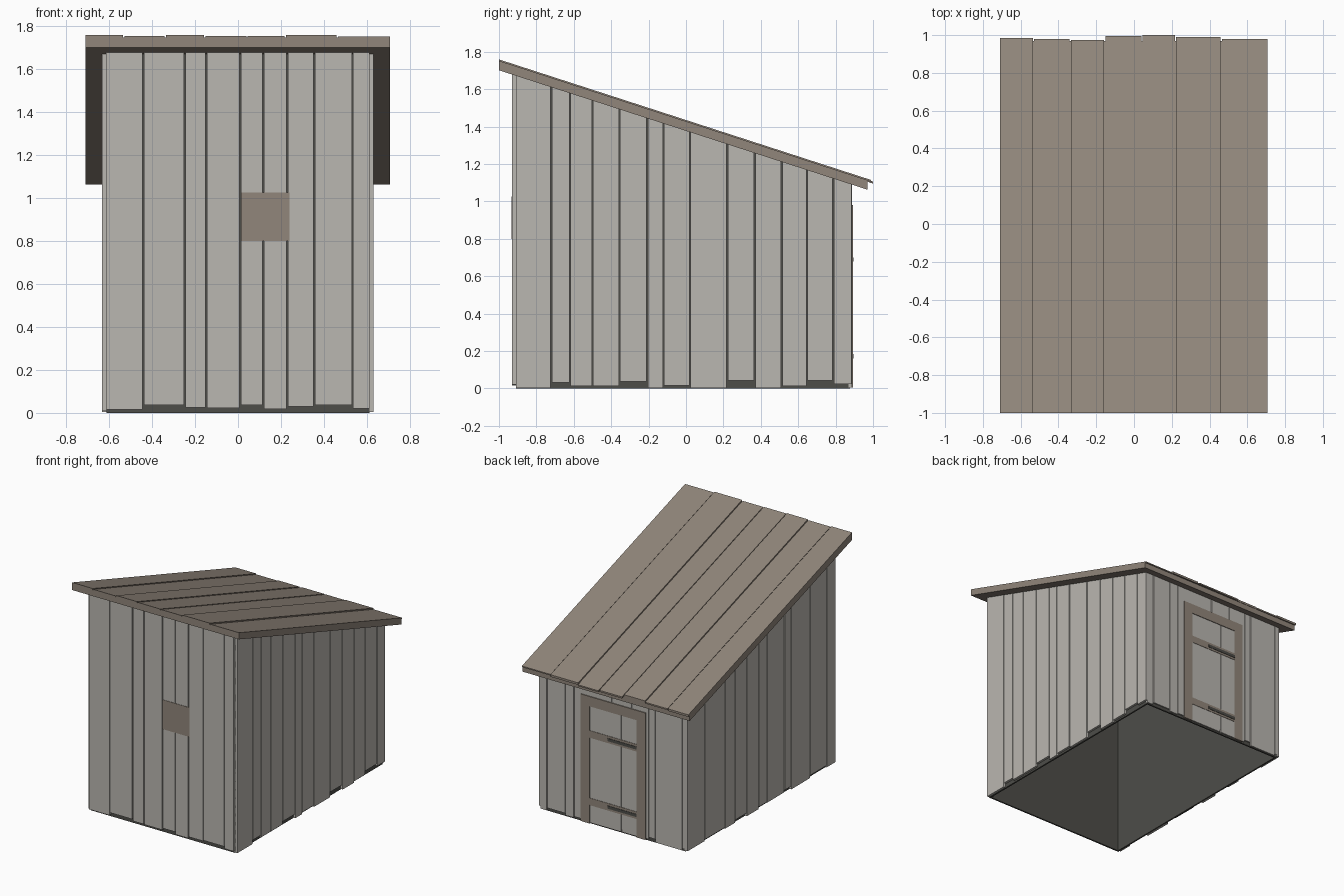
import bpy
import bmesh

if "Cube" in bpy.data.objects:
    bpy.data.objects.remove(bpy.data.objects["Cube"])

SLOPE = 0.324
GAP = 0.0065


def material(name, color):
    mat = bpy.data.materials.new(name)
    mat.use_nodes = True
    mat.diffuse_color = (*color, 1)
    bsdf = next(n for n in mat.node_tree.nodes if n.type == 'BSDF_PRINCIPLED')
    bsdf.inputs["Base Color"].default_value = (*color, 1)
    return mat


grey_wood = material("weathered grey wood", (0.49, 0.472, 0.438))
brown_wood = material("brown wood", (0.283, 0.238, 0.196))
dark = material("dark lining", (0.075, 0.074, 0.066))


def under_roof(y):
    """Height of the roof's underside."""
    return 1.701 - SLOPE * (y + 1)


def above(offset):
    return lambda y: under_roof(y) + offset


def level(z):
    return lambda y: z


def add_box(bm, xs, ys, bottom, top):
    """Box whose bottom and top heights follow functions of y."""
    corners = [(xs[0], ys[0]), (xs[1], ys[0]), (xs[1], ys[1]), (xs[0], ys[1])]
    low = [bm.verts.new((x, y, bottom(y))) for x, y in corners]
    high = [bm.verts.new((x, y, top(y))) for x, y in corners]
    bm.faces.new(low[::-1])
    bm.faces.new(high)
    for i in range(4):
        j = (i + 1) % 4
        bm.faces.new((low[i], low[j], high[j], high[i]))


def make(name, boxes, mat):
    bm = bmesh.new()
    for box in boxes:
        add_box(bm, *box)
    mesh = bpy.data.meshes.new(name)
    bm.to_mesh(mesh)
    bm.free()
    mesh.materials.append(mat)
    obj = bpy.data.objects.new(name, mesh)
    bpy.context.collection.objects.link(obj)


def spans(edges):
    """Neighbouring board limits with a narrow gap between boards."""
    last = len(edges) - 2
    return [(a + (GAP / 2 if i else 0), b - (GAP / 2 if i < last else 0))
            for i, (a, b) in enumerate(zip(edges, edges[1:]))]


# Dark lining: four thin walls, open at the bottom
make("wall_lining", [(x, y, level(0), above(0.01)) for x, y in (
    ((-0.613, 0.613), (-0.908, -0.896)),
    ((-0.613, 0.613), (0.866, 0.878)),
    ((-0.613, -0.601), (-0.896, 0.866)),
    ((0.601, 0.613), (-0.896, 0.866)))], dark)

# Wall boards, each with its own bottom height
front = [-0.615, -0.44, -0.247, -0.148, 0.01, 0.118, 0.23, 0.355, 0.533, 0.612]
front_low = [0.015, 0.037, 0.025, 0.023, 0.037, 0.018, 0.03, 0.036, 0.02]
make("front_boards", [(x, (-0.929, -0.9), level(z), above(0.008))
                      for x, z in zip(spans(front), front_low)], grey_wood)

back = [-0.612, -0.59, -0.36, -0.305, -0.16, 0.01, 0.33, 0.405, 0.56, 0.615]
back_low = [0.02, 0.005, 0.03, 0.015, 0.03, 0.02, 0.01, 0.025, 0.005]
make("back_boards", [(x, (0.87, 0.887), level(z), above(0.008))
                     for x, z in zip(spans(back), back_low)], grey_wood)

left = [-0.908, -0.72, -0.62, -0.5, -0.355, -0.207, -0.12, 0.022, 0.22,
        0.368, 0.512, 0.647, 0.787, 0.885]
left_low = [0.003, 0.032, 0.014, 0.014, 0.036, 0.003, 0.016, 0.003, 0.042,
            0.003, 0.014, 0.042, 0.024]
make("left_boards", [((0.605, 0.63), y, level(z), above(0.008))
                     for y, z in zip(spans(left), left_low)], grey_wood)

right = [-0.908, -0.8, -0.6, -0.37, -0.29, -0.08, 0.02, 0.17, 0.31, 0.43,
         0.68, 0.885]
right_low = [0.01, 0.025, 0.005, 0.03, 0.015, 0.02, 0.005, 0.03, 0.01, 0.02, 0.01]
make("right_boards", [((-0.634, -0.605), y, level(z), above(0.008))
                      for y, z in zip(spans(right), right_low)], grey_wood)

# Roof: a slab covered with overhanging boards of uneven length
make("roof_slab", [((-0.71, 0.708), (-1, 0.97), above(0), above(0.047))], brown_wood)
roof = [-0.71, -0.532, -0.338, -0.155, 0.042, 0.22, 0.462, 0.708]
roof_end = [0.985, 0.98, 0.975, 0.995, 1.0, 0.99, 0.98]
roof_top = [0.058, 0.053, 0.058, 0.054, 0.052, 0.058, 0.051]
make("roof_boards", [(x, (-1, end), above(0.042), above(top))
                     for x, end, top in zip(spans(roof), roof_end, roof_top)], brown_wood)

# Square hatch on the front wall
make("front_hatch", [((0.013, 0.24), (-0.932, -0.926), level(0.8), level(1.025))],
     brown_wood)

# Back door: boards, frame, cross bars and hinge straps
make("door_boards", [(x, (0.88, 0.889), level(0.01), level(0.91))
                     for x in spans([-0.205, -0.075, 0.195])], grey_wood)
frame_y = (0.88, 0.894)
make("door_frame", [
    ((-0.28, -0.205), frame_y, level(0.005), level(0.98)),
    ((0.195, 0.27), frame_y, level(0.005), level(0.98)),
    ((-0.205, 0.195), frame_y, level(0.905), level(0.98)),
], brown_wood)
bars = (0.145, 0.663)
make("door_bars", [((-0.205, 0.195), (0.88, 0.892), level(z), level(z + 0.055))
                   for z in bars], brown_wood)
make("hinge_straps", [((-0.205, 0.04), (0.885, 0.895), level(z + 0.016), level(z + 0.038))
                      for z in bars], dark)
